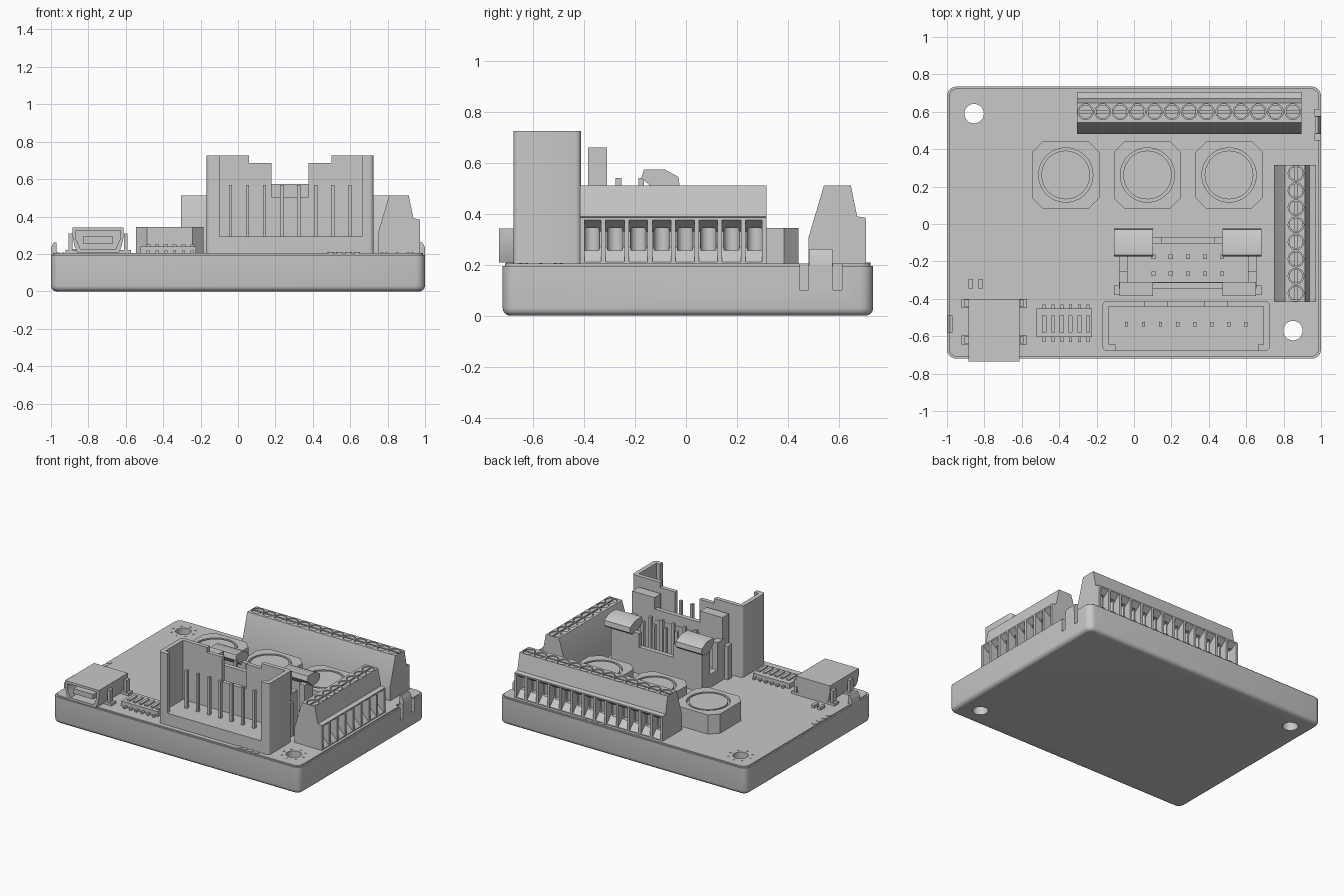
import bpy, bmesh, math
from mathutils import Matrix, Vector

if "Cube" in bpy.data.objects:
    bpy.data.objects.remove(bpy.data.objects["Cube"], do_unlink=True)

GREY = (0.58, 0.58, 0.58, 1)
grey = bpy.data.materials.new("light_grey")
grey.use_nodes = True
grey.diffuse_color = GREY
grey.node_tree.nodes["Principled BSDF"].inputs["Base Color"].default_value = GREY


def box(bm, x0, x1, y0, y1, z0, z1):
    size = Matrix.Diagonal((x1 - x0, y1 - y0, z1 - z0, 1))
    mid = Matrix.Translation(((x0 + x1) / 2, (y0 + y1) / 2, (z0 + z1) / 2))
    return bmesh.ops.create_cube(bm, size=1, matrix=mid @ size)["verts"]


def cyl(bm, x, y, z0, z1, r, sides=24):
    bmesh.ops.create_cone(bm, cap_ends=True, segments=sides, radius1=r, radius2=r,
                          depth=z1 - z0, matrix=Matrix.Translation((x, y, (z0 + z1) / 2)))


def prism(bm, pts, lo, hi, axis):
    """Extrude a closed outline along an axis."""
    place = {"x": lambda u, v, t: (t, u, v), "y": lambda u, v, t: (u, t, v),
             "z": lambda u, v, t: (u, v, t)}[axis]
    rings = [[bm.verts.new(place(u, v, t)) for u, v in pts] for t in (lo, hi)]
    bm.faces.new(rings[0])
    bm.faces.new(rings[1])
    for i in range(len(pts)):
        j = (i + 1) % len(pts)
        bm.faces.new((rings[0][i], rings[0][j], rings[1][j], rings[1][i]))


def round_corners(bm, r, steps=5):
    edges = [e for e in bm.edges if abs(e.verts[0].co.z - e.verts[1].co.z) > 0.01]
    bmesh.ops.bevel(bm, geom=edges, offset=r, segments=steps, affect="EDGES", profile=0.5)


def finish(name, bm, smooth=True):
    bmesh.ops.recalc_face_normals(bm, faces=bm.faces[:])
    me = bpy.data.meshes.new(name)
    bm.to_mesh(me)
    bm.free()
    me.materials.append(grey)
    ob = bpy.data.objects.new(name, me)
    bpy.context.collection.objects.link(ob)
    if smooth:
        me.shade_smooth()
        me.set_sharp_from_angle(angle=math.radians(32))
    return ob


def cut(ob, cutter_bm):
    """Subtract a cutter and bake the result."""
    cutter = finish("cutter", cutter_bm, False)
    cutter.hide_render = True
    mod = ob.modifiers.new("cut", "BOOLEAN")
    mod.operation, mod.solver, mod.object = "DIFFERENCE", "EXACT", cutter
    deps = bpy.context.evaluated_depsgraph_get()
    me = bpy.data.meshes.new_from_object(ob.evaluated_get(deps))
    ob.modifiers.clear()
    ob.data = me
    bpy.data.objects.remove(cutter, do_unlink=True)
    me.shade_smooth()
    me.set_sharp_from_angle(angle=math.radians(32))


def cut_box(ob, *dims):
    bm = bmesh.new()
    box(bm, *dims)
    cut(ob, bm)


# Case tray with rounded corners and underside, and the board on it
HOLES = ((-0.855, 0.59), (0.85, -0.57))
bm = bmesh.new()
box(bm, -1, 1, -0.72, 0.735, 0, 0.195)
round_corners(bm, 0.05)
rim = [e for e in bm.edges if all(v.co.z < 0.01 for v in e.verts)]
bmesh.ops.bevel(bm, geom=rim, offset=0.03, segments=4, affect="EDGES", profile=0.5)
case = finish("case", bm)
bm = bmesh.new()
box(bm, -0.99, 0.99, -0.71, 0.725, 0.17, 0.204)
round_corners(bm, 0.045)
board = finish("board", bm)
for part in (case, board):
    bm = bmesh.new()
    for x, y in HOLES:
        cyl(bm, x, y, -0.1, 0.4, 0.052, 32)
    cut(part, bm)

# Snap tabs on the two short sides, with a slot on each side of the tab
for name, side, y in (("left_tab", 1, 0.53), ("right_tab", -1, -0.535)):
    if side > 0:
        for s in (-1, 1):
            ys = y + s * 0.065
            for part in (case, board):
                cut_box(part, 0.965, 1.05, ys - 0.017, ys + 0.017, 0.1, 0.3)
    bm = bmesh.new()
    prism(bm, [(side * a, b) for a, b in ((0.97, 0.15), (1, 0.15), (1, 0.235), (0.985, 0.262), (0.97, 0.262))],
          y - 0.046, y + 0.046, "y")
    finish(name, bm)


# Screw terminal block: length along x, wire openings towards +y
def terminal(name, count, pitch, location, turn):
    half = count * pitch / 2
    core = [(0, 0.2), (0, 0.31), (0.06, 0.512), (0.165, 0.512), (0.19, 0.39), (0.222, 0.385),
            (0.222, 0.375), (0.165, 0.33), (0.165, 0.27), (0.222, 0.21), (0.222, 0.2)]
    bm = bmesh.new()
    prism(bm, core, -half, half, "x")
    body = finish(name + "_body", bm)
    centres = [-half + pitch * (i + 0.5) for i in range(count)]
    bm = bmesh.new()
    for x in centres:
        cyl(bm, x, 0.118, 0.485, 0.6, 0.042)
        cyl(bm, x, 0.165, 0.255, 0.345, 0.031, 16)
    cut(body, bm)
    # Walls between the openings
    walls = bmesh.new()
    for i in range(count + 1):
        x = min(max(-half + pitch * i, -half + 0.009), half - 0.009)
        prism(walls, [(0.12, 0.2), (0.12, 0.38), (0.224, 0.38), (0.224, 0.2)],
              x - 0.009, x + 0.009, "x")
    # Slotted screw heads
    screws = bmesh.new()
    for x in centres:
        cyl(screws, x, 0.118, 0.47, 0.494, 0.037)
        for start in (0, math.pi):
            arc = [start + 0.15 + (math.pi - 0.3) * k / 10 for k in range(11)]
            prism(screws, [(x + 0.037 * math.cos(a), 0.118 + 0.037 * math.sin(a)) for a in arc],
                  0.49, 0.507, "z")
    for ob in (body, finish(name + "_walls", walls), finish(name + "_screws", screws)):
        ob.location = location
        ob.rotation_euler.z = turn


terminal("back_terminal", 13, 0.0923, (0.295, 0.482, 0), 0)
terminal("side_terminal", 8, 0.0915, (0.748, -0.05, 0), -math.pi / 2)

# Three power inductors with a ring groove on top
for i, x in enumerate((-0.365, 0.072, 0.508)):
    a, b = 0.18, 0.122
    outline = [(x + p, 0.262 + q) for p, q in
               ((a, -b), (a, b), (b, a), (-b, a), (-a, b), (-a, -b), (-b, -a), (b, -a))]
    bm = bmesh.new()
    prism(bm, outline, 0.2, 0.345, "z")
    body = finish("inductor_%d" % (i + 1), bm)
    bm = bmesh.new()
    cyl(bm, x, 0.262, 0.32, 0.4, 0.145, 48)
    cut(body, bm)
    bm = bmesh.new()
    cyl(bm, x, 0.262, 0.3, 0.344, 0.13, 48)
    finish("inductor_core_%d" % (i + 1), bm)

# Tall front header, open to the front, with a stepped back wall
bm = bmesh.new()
box(bm, -0.168, 0.725, -0.678, -0.412, 0.19, 0.725)
round_corners(bm, 0.022, 4)
shell = finish("front_header", bm)
cut_box(shell, -0.135, 0.692, -0.645, -0.442, 0.292, 0.9)
cut_box(shell, -0.098, 0.662, -0.8, -0.6, 0.292, 0.9)
cut_box(shell, 0.06, 0.5, -0.47, -0.3, 0.687, 0.9)
cut_box(shell, 0.18, 0.377, -0.47, -0.3, 0.505, 0.9)
bm = bmesh.new()
for i in range(8):
    x = -0.04 + i * 0.091
    box(bm, x - 0.009, x + 0.009, -0.547, -0.523, 0.25, 0.568)
finish("front_header_pins", bm)

# Box header with end latches and two rows of pins
bm = bmesh.new()
box(bm, -0.08, 0.655, -0.345, -0.07, 0.2, 0.5)
box_header = finish("box_header", bm)
cut_box(box_header, -0.035, 0.61, -0.31, -0.105, 0.27, 0.7)
cut_box(box_header, 0.15, 0.43, -0.12, 0.0, 0.4, 0.7)
for x0, x1 in ((-0.2, -0.01), (0.585, 0.8)):
    cut_box(box_header, x0, x1, -0.25, -0.165, 0.3, 0.7)
bm = bmesh.new()
box(bm, 0.03, 0.545, -0.345, -0.312, 0.45, 0.575)
for side in (-1, 1):
    a, b, c = (0.2875 + side * d for d in (0.185, 0.365, 0.395))
    lo, hi = min(a, b), max(a, b)
    box(bm, lo, hi, -0.385, -0.31, 0.3, 0.66)
    box(bm, lo, hi, -0.105, -0.07, 0.3, 0.56)
    lo, hi = min(a, c), max(a, c)
    prism(bm, [(-0.105, 0.48), (-0.175, 0.54), (-0.165, 0.575), (-0.085, 0.575), (-0.03, 0.545),
               (-0.025, 0.51), (-0.05, 0.49)], lo, hi, "x")
    lo, hi = min(b, c), max(b, c)
    box(bm, lo, hi, -0.38, -0.33, 0.2, 0.45)
finish("box_header_latches", bm)
bm = bmesh.new()
for i in range(5):
    for y in (-0.175, -0.265):
        x = 0.105 + i * 0.0915
        box(bm, x - 0.011, x + 0.011, y - 0.011, y + 0.011, 0.25, 0.54)
finish("box_header_pins", bm)

# Data socket: tapered hollow shell, tongue and mounting feet
cx = -0.748


def socket_outline(grow):
    right = [(0.09, 0.23), (0.105, 0.265), (0.115, 0.275), (0.115, 0.32)]
    pts = right + [(-u, v) for u, v in reversed(right)]
    return [(cx + u + math.copysign(grow, u), v + math.copysign(grow, v - 0.273)) for u, v in pts]


bm = bmesh.new()
prism(bm, socket_outline(0.022), -0.735, -0.4, "y")
socket = finish("data_socket", bm)
bm = bmesh.new()
prism(bm, socket_outline(0.004), -0.8, -0.5, "y")
cut(socket, bm)
bm = bmesh.new()
box(bm, cx - 0.08, cx + 0.08, -0.72, -0.49, 0.255, 0.292)
finish("socket_tongue", bm)
bm = bmesh.new()
for y in (-0.425, -0.62):
    box(bm, cx - 0.175, cx + 0.175, y - 0.025, y + 0.025, 0.2, 0.222)
    for s in (-1, 1):
        box(bm, cx + s * 0.148 - 0.01, cx + s * 0.148 + 0.01, y - 0.02, y + 0.02, 0.2, 0.31)
finish("socket_feet", bm)

# Low switch array with legs and sliders
bm = bmesh.new()
box(bm, -0.522, -0.225, -0.605, -0.452, 0.2, 0.24)
for i in range(6):
    x = -0.48 + i * 0.047
    box(bm, x - 0.008, x + 0.008, -0.632, -0.43, 0.2, 0.217)
    box(bm, x - 0.011, x + 0.011, -0.58, -0.49, 0.23, 0.25)
finish("switch_array", bm)

# Two small chip parts, solder dots around the holes and edge pads
bm = bmesh.new()
for x in (-0.872, -0.82):
    box(bm, x - 0.012, x + 0.012, -0.345, -0.295, 0.2, 0.225)
finish("chip_parts", bm)
bm = bmesh.new()
for hx, hy in HOLES:
    for k in range(8):
        a = k * math.pi / 4
        cyl(bm, hx + 0.08 * math.cos(a), hy + 0.08 * math.sin(a), 0.2, 0.207, 0.007, 8)
for i in range(4):
    cyl(bm, -0.972, -0.1 - i * 0.053, 0.2, 0.208, 0.017, 12)
    cyl(bm, 0.495 + i * 0.047, -0.69, 0.2, 0.208, 0.017, 12)
    cyl(bm, 0.17 + i * 0.05, 0.712, 0.2, 0.208, 0.012, 12)
finish("solder_dots", bm)
